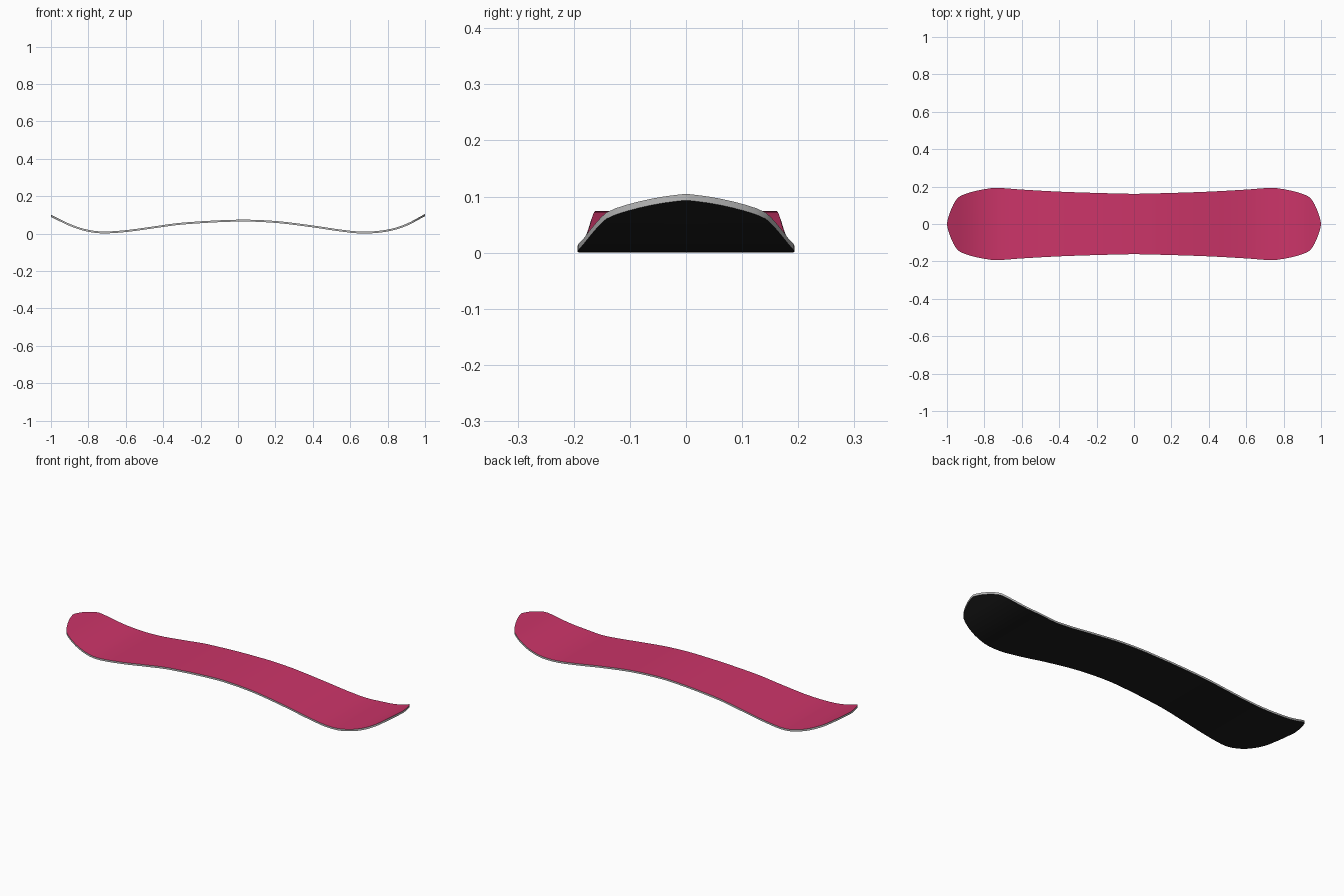
import bpy, bmesh, math

if "Cube" in bpy.data.objects:
    bpy.data.objects.remove(bpy.data.objects["Cube"])

# Side profile of the base (x, z) and half width of the outline (|x|, y)
PROFILE = [(-1, .090), (-.9, .042), (-.82, .015), (-.73, .002), (-.6, .009), (-.45, .029), (-.3, .049),
           (0, .065), (.2, .058), (.4, .034), (.55, .012), (.67, .001), (.8, .012), (.9, .042), (1, .094)]
OUTLINE = [(0, .161), (.2, .166), (.4, .173), (.6, .184), (.735, .193), (.8, .186), (.88, .168),
           (.94, .142), (.96, .115), (.98, .073), (.993, .035), (1, .004)]
THICK = .010


def smooth(points, x):
    """Cubic interpolation through the points."""
    n = len(points)

    def slope(k):
        a, b = points[max(k - 1, 0)], points[min(k + 1, n - 1)]
        return (b[1] - a[1]) / (b[0] - a[0])
    i = max(k for k in range(n - 1) if points[k][0] <= x or k == 0)
    (x0, y0), (x1, y1) = points[i], points[i + 1]
    h = x1 - x0
    t = (x - x0) / h
    return ((2*t**3 - 3*t*t + 1) * y0 + (t**3 - 2*t*t + t) * h * slope(i)
            + (3*t*t - 2*t**3) * y1 + (t**3 - t*t) * h * slope(i + 1))


def material(name, color):
    m = bpy.data.materials.new(name)
    m.diffuse_color = (*color, 1)
    m.use_nodes = True
    m.node_tree.nodes["Principled BSDF"].inputs["Base Color"].default_value = m.diffuse_color
    return m


# Stations along the board, packed closer toward both tips
N = 72
xs = [math.sin(math.pi / 2 * (2 * k / N - 1)) for k in range(N + 1)]

bm = bmesh.new()
rings = []
for x in xs:
    w, z = smooth(OUTLINE, abs(x)), smooth(PROFILE, x)
    e = .02
    s = (smooth(PROFILE, min(x + e, 1)) - smooth(PROFILE, max(x - e, -1))) / (min(x + e, 1) - max(x - e, -1))
    lift = THICK * math.sqrt(1 + s * s)
    rings.append([bm.verts.new((x, y, zz)) for y, zz in
                  ((-w, z), (0, z), (w, z), (w, z + lift), (0, z + lift), (-w, z + lift))])

# Base = 0, sidewall = 1, topsheet = 2
slots = (0, 0, 1, 2, 2, 1)
for a, b in zip(rings, rings[1:]):
    for i, slot in enumerate(slots):
        j = (i + 1) % 6
        bm.faces.new((a[i], a[j], b[j], b[i])).material_index = slot
for r in (rings[0], rings[-1]):
    bm.faces.new(r).material_index = 1
bmesh.ops.recalc_face_normals(bm, faces=bm.faces)
low = min(v.co.z for v in bm.verts)
bmesh.ops.translate(bm, verts=bm.verts, vec=(0, 0, -low))

# Snowboard deck
mesh = bpy.data.meshes.new("snowboard_deck")
bm.to_mesh(mesh)
bm.free()
for m in (material("black_base", (.012, .012, .012)), material("grey_sidewall", (.5, .5, .5)),
          material("pink_topsheet", (.60, .035, .14))):
    mesh.materials.append(m)
board = bpy.data.objects.new("snowboard_deck", mesh)
bpy.context.collection.objects.link(board)
bpy.context.view_layer.objects.active = board
board.select_set(True)
bpy.ops.object.shade_smooth_by_angle(angle=math.radians(35))
